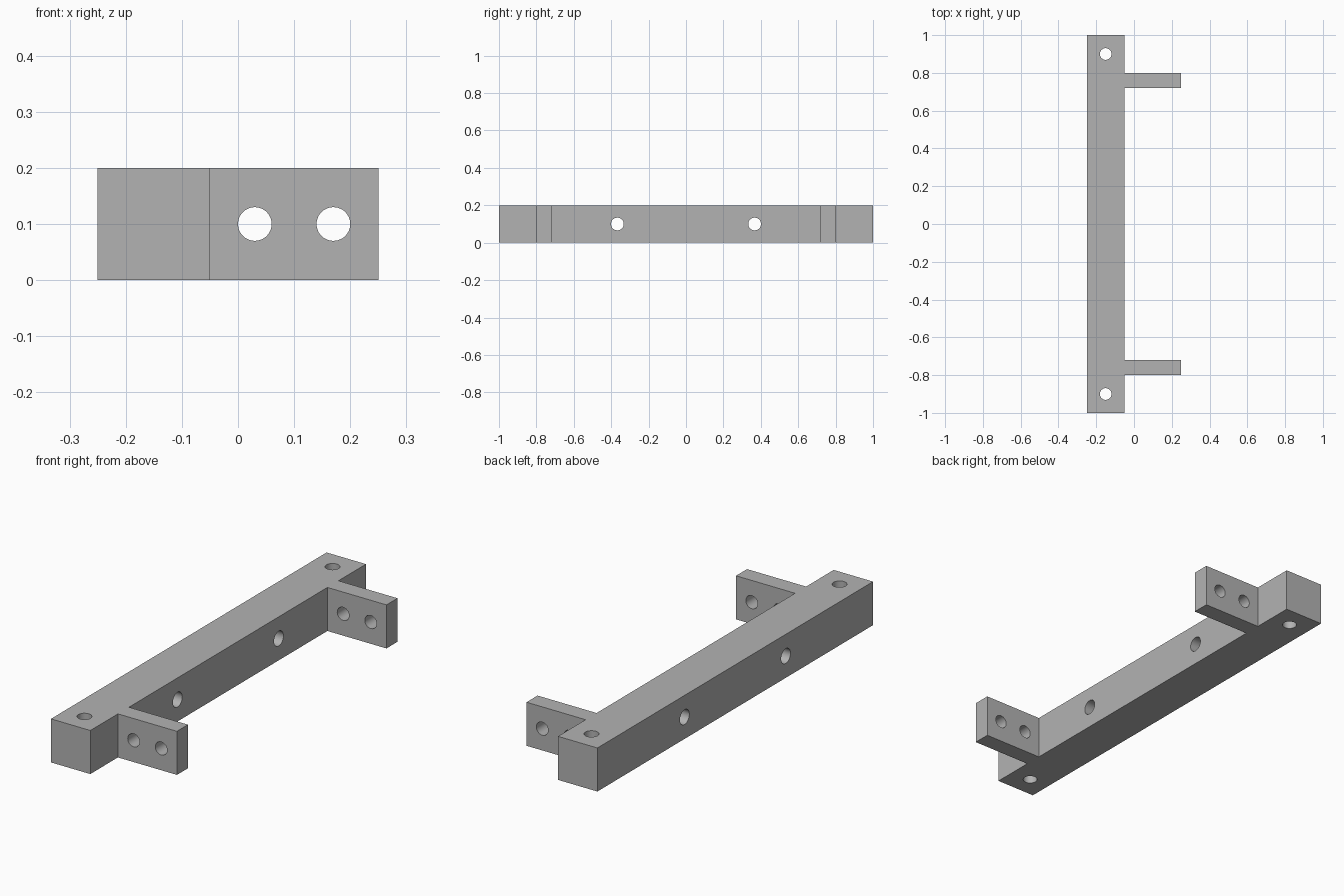
import bpy, bmesh, math
from mathutils import Matrix, Vector

cube = bpy.data.objects.get("Cube")
if cube:
    bpy.data.objects.remove(cube, do_unlink=True)

HEIGHT = 0.2
MID = HEIGHT / 2
BACK, FACE, TIP = -0.25, -0.05, 0.25    # x of bar back, bar face, tab tips
TAB_IN, TAB_OUT = 0.72, 0.8             # y range of a tab
RADIUS = 0.031

grey = bpy.data.materials.new("plain grey")
grey.use_nodes = True
colour = (0.45, 0.45, 0.45, 1)
grey.diffuse_color = colour
grey.node_tree.nodes["Principled BSDF"].inputs["Base Color"].default_value = colour


def make_object(name, bm):
    mesh = bpy.data.meshes.new(name)
    bmesh.ops.recalc_face_normals(bm, faces=bm.faces)
    bm.to_mesh(mesh)
    bm.free()
    mesh.materials.append(grey)
    obj = bpy.data.objects.new(name, mesh)
    bpy.context.collection.objects.link(obj)
    return obj


# Bar with two tabs: half outline, mirrored in y, then extruded upwards
half = [(BACK, 1), (FACE, 1), (FACE, TAB_OUT), (TIP, TAB_OUT),
        (TIP, TAB_IN), (FACE, TAB_IN)]
outline = half + [(x, -y) for x, y in reversed(half)]
bm = bmesh.new()
base = bm.faces.new([bm.verts.new((x, y, 0)) for x, y in outline])
top = bmesh.ops.extrude_face_region(bm, geom=[base])["geom"]
bmesh.ops.translate(bm, vec=(0, 0, HEIGHT),
                    verts=[v for v in top if isinstance(v, bmesh.types.BMVert)])
bracket = make_object("mounting_bracket", bm)

# Screw holes
bm = bmesh.new()


def drill(centre, axis, depth, radius=RADIUS):
    turn = Vector(axis).to_track_quat('Z', 'Y').to_matrix().to_4x4()
    bmesh.ops.create_cone(bm, cap_ends=True, segments=48, radius1=radius,
                          radius2=radius, depth=depth,
                          matrix=Matrix.Translation(centre) @ turn)


bar_x = (BACK + FACE) / 2
for side in (-1, 1):
    drill((bar_x, side * 0.9, MID), (0, 0, 1), 0.3)
    drill((bar_x, side * 0.367, MID), (1, 0, 0), 0.3, 0.034)
    for x in (0.03, 0.17):
        drill((x, side * (TAB_IN + TAB_OUT) / 2, MID), (0, 1, 0), 0.14, 0.03)
cutter = make_object("hole_cutter", bm)
cutter.hide_render = True

# Cut the holes and drop the cutter
cut = bracket.modifiers.new("holes", 'BOOLEAN')
cut.operation = 'DIFFERENCE'
cut.solver = 'EXACT'
cut.object = cutter
bpy.context.view_layer.objects.active = bracket
bracket.select_set(True)
bpy.ops.object.modifier_apply(modifier=cut.name)
bpy.data.objects.remove(cutter, do_unlink=True)

bpy.ops.object.shade_smooth_by_angle(angle=math.radians(30))
